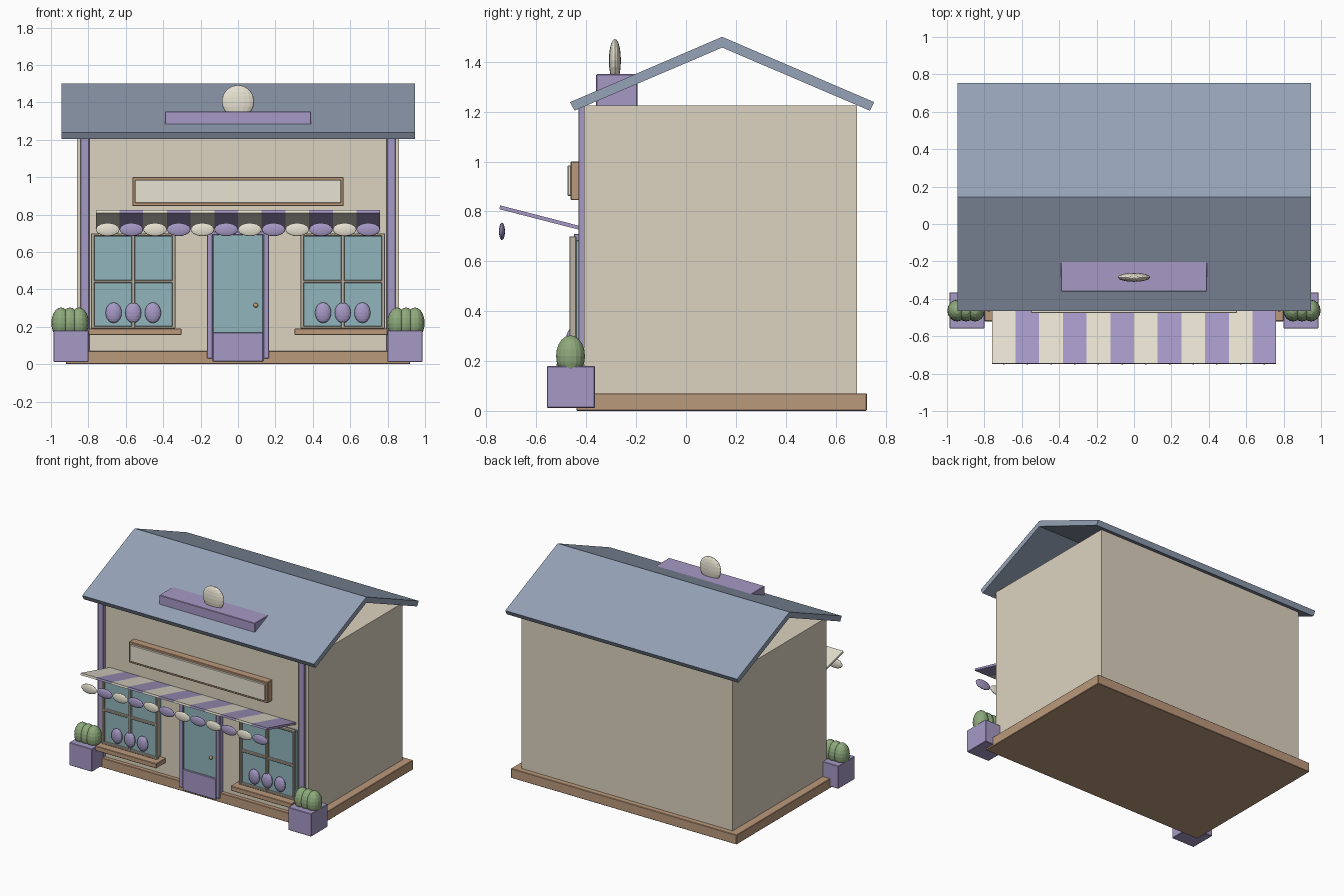
import bpy, bmesh
from mathutils import Matrix

if "Cube" in bpy.data.objects:
    bpy.data.objects.remove(bpy.data.objects["Cube"])


def mat(name, r, g, b):
    m = bpy.data.materials.new(name)
    m.diffuse_color = (r, g, b, 1)
    m.use_nodes = True
    m.node_tree.nodes["Principled BSDF"].inputs["Base Color"].default_value = m.diffuse_color
    return m


WALL = mat("wall_tan", 0.72, 0.65, 0.52)
WOOD = mat("wood", 0.50, 0.32, 0.20)
PURPLE = mat("purple", 0.38, 0.32, 0.56)
CREAM = mat("cream", 0.80, 0.76, 0.64)
ROOF = mat("slate_roof", 0.30, 0.36, 0.47)
GLASS = mat("glass", 0.28, 0.46, 0.50)
TRIM = mat("window_trim", 0.50, 0.45, 0.36)
GREEN = mat("foliage", 0.27, 0.40, 0.20)
BRASS = mat("brass", 0.50, 0.36, 0.18)


def finish(name, bm, material):
    bmesh.ops.recalc_face_normals(bm, faces=bm.faces[:])
    me = bpy.data.meshes.new(name)
    bm.to_mesh(me)
    bm.free()
    me.materials.append(material)
    ob = bpy.data.objects.new(name, me)
    bpy.context.collection.objects.link(ob)
    return ob


def box(name, x, y, z, material, bevel=0.003):
    """Box from (min, max) ranges."""
    bm = bmesh.new()
    c = [(a + b) / 2 for a, b in (x, y, z)]
    s = [b - a for a, b in (x, y, z)]
    bmesh.ops.create_cube(bm, size=1, matrix=Matrix.Translation(c) @ Matrix.Diagonal((*s, 1)))
    ob = finish(name, bm, material)
    if bevel:
        m = ob.modifiers.new("bevel", 'BEVEL')
        m.width, m.segments = bevel, 1
    return ob


def ball(name, c, r, material, u=16, v=10):
    bm = bmesh.new()
    bmesh.ops.create_uvsphere(bm, u_segments=u, v_segments=v, radius=1,
                              matrix=Matrix.Translation(c) @ Matrix.Diagonal((*r, 1)))
    return finish(name, bm, material)


def extrude_x(name, profile, x0, x1, material):
    """Closed (y, z) profile extruded along x."""
    bm = bmesh.new()
    f = bm.faces.new([bm.verts.new((x0, y, z)) for y, z in profile])
    g = bmesh.ops.extrude_face_region(bm, geom=[f])
    bmesh.ops.translate(bm, vec=(x1 - x0, 0, 0),
                        verts=[v for v in g["geom"] if isinstance(v, bmesh.types.BMVert)])
    return finish(name, bm, material)


# Base slab, body and open gable roof
box("base", (-0.92, 0.92), (-0.44, 0.725), (0, 0.07), WOOD)
box("walls", (-0.86, 0.86), (-0.41, 0.685), (0.002, 1.225), WALL, 0)
R = 0.145
for side, s in (("front", -1), ("back", 1)):
    extrude_x("roof_" + side, [(R, 1.5), (R + s * 0.61, 1.238), (R + s * 0.592, 1.204), (R, 1.457)],
              -0.945, 0.945, ROOF)

# Rooftop block with disc-like ornament
box("roof_block", (-0.39, 0.39), (-0.36, -0.195), (1.215, 1.35), PURPLE)
ball("roof_ornament", (0, -0.285, 1.405), (0.087, 0.024, 0.087), CREAM)

# Sign board
box("sign_frame", (-0.565, 0.565), (-0.463, -0.405), (0.845, 1.0), WOOD)
box("sign_panel", (-0.55, 0.55), (-0.475, -0.455), (0.862, 0.985), CREAM)

# Striped awning with scallops
N, W = 12, 1.52 / 12
for i in range(N):
    x = -0.76 + i * W
    col = PURPLE if i % 2 else CREAM
    extrude_x(f"awning_stripe_{i}", [(-0.745, 0.824), (-0.408, 0.737), (-0.411, 0.722), (-0.748, 0.809)],
              x, x + W, col)
    ball(f"awning_scallop_{i}", (x + W / 2, -0.738, 0.72), (0.063, 0.012, 0.035), col)

# Door
box("door_glass", (-0.135, 0.135), (-0.44, -0.405), (0.02, 0.695), GLASS)
box("door_panel", (-0.135, 0.135), (-0.452, -0.41), (0.015, 0.17), PURPLE)
ball("door_knob", (0.095, -0.45, 0.315), (0.013, 0.013, 0.013), BRASS, 12, 8)
box("door_head", (-0.165, 0.165), (-0.45, -0.405), (0.69, 0.71), PURPLE)

for side, s in (("left", -1), ("right", 1)):
    def xr(a, b):
        return tuple(sorted((s * a, s * b)))

    # Pilaster and door jamb
    box("pilaster_" + side, xr(0.795, 0.843), (-0.432, -0.40), (0.03, 1.225), PURPLE)
    box("door_jamb_" + side, xr(0.135, 0.165), (-0.45, -0.405), (0.03, 0.71), PURPLE)

    # Display window: glass, frame, glazing bars, sill
    box("window_glass_" + side, xr(0.34, 0.775), (-0.45, -0.405), (0.20, 0.685), GLASS)
    for k, a, b in (("inner", 0.335, 0.352), ("outer", 0.768, 0.785), ("mullion", 0.551, 0.569)):
        box(f"window_{k}_{side}", xr(a, b), (-0.468, -0.44), (0.19, 0.70), TRIM)
    for k, a, b in (("top", 0.685, 0.70), ("bottom", 0.19, 0.205), ("crossbar", 0.433, 0.449)):
        box(f"window_{k}_{side}", xr(0.335, 0.785), (-0.466, -0.44), (a, b), TRIM)
    box("window_sill_" + side, xr(0.303, 0.80), (-0.52, -0.405), (0.155, 0.19), WOOD)

    # Goods on display
    for i in range(3):
        ball(f"display_item_{side}_{i}", (s * (0.455 + 0.105 * i), -0.46, 0.275),
             (0.043, 0.022, 0.055), PURPLE)

    # Planter with a three-lobed shrub
    box("planter_" + side, xr(0.80, 0.987), (-0.558, -0.365), (0.012, 0.18), PURPLE)
    for i in range(3):
        ball(f"shrub_{side}_{i}", (s * (0.85 + 0.048 * i), -0.463, 0.22),
             (0.052, 0.058, 0.083), GREEN)
